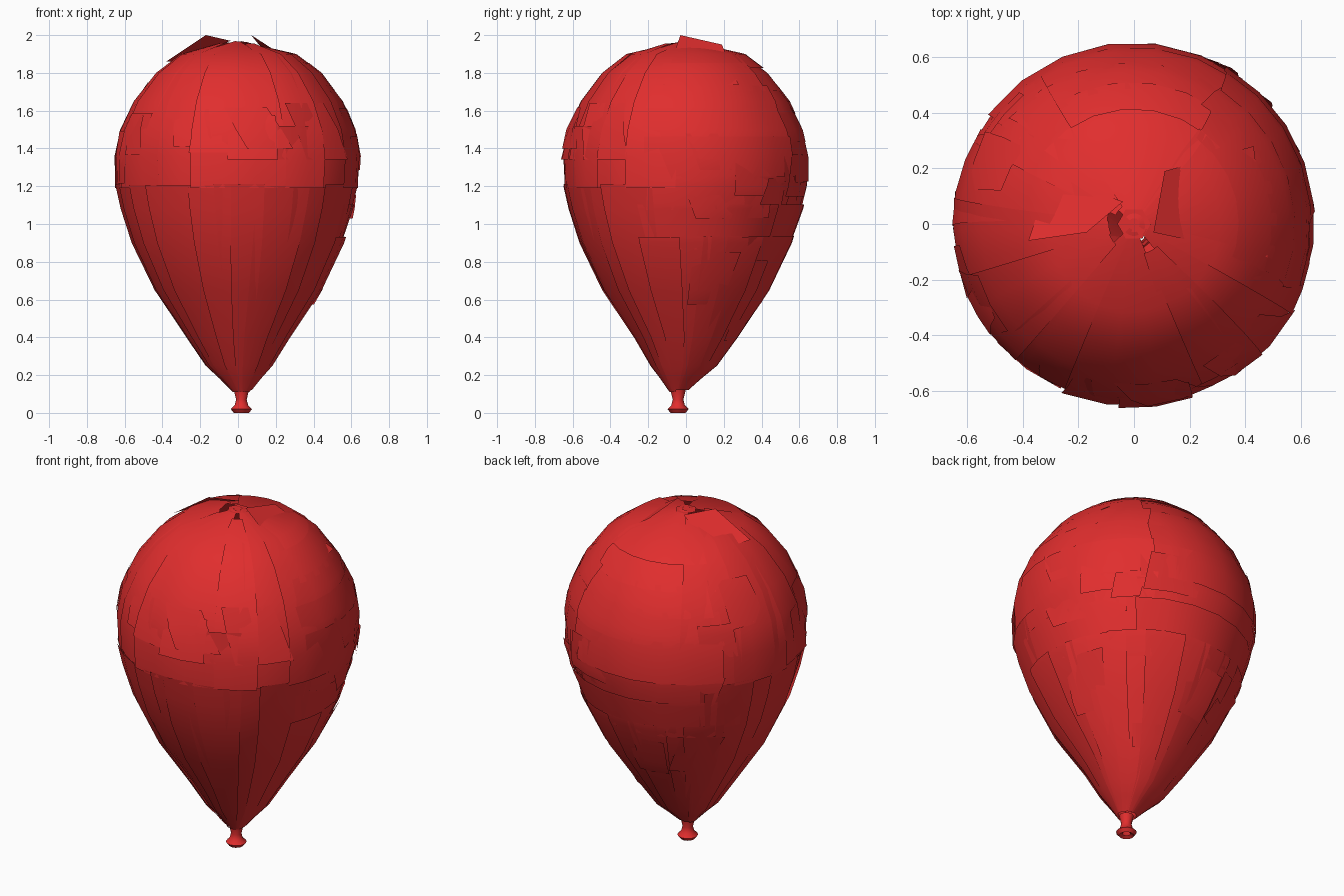
import bpy, bmesh, math, random
from mathutils import Vector

if "Cube" in bpy.data.objects:
    bpy.data.objects.remove(bpy.data.objects["Cube"])

random.seed(11)

# radius by height for the balloon envelope
PROFILE = [(0.1, 0.035), (0.18, 0.105), (0.25, 0.172), (0.4, 0.268), (0.65, 0.435),
           (0.9, 0.555), (1.08, 0.612), (1.2, 0.64), (1.36, 0.645), (1.5, 0.618),
           (1.65, 0.55), (1.8, 0.435), (1.9, 0.305), (1.95, 0.17), (1.967, 0.02)]
NECK = [(0.012, 0.02), (0.0, 0.04), (0.02, 0.056), (0.04, 0.036),
        (0.07, 0.028), (0.12, 0.04)]

red = bpy.data.materials.new("red_rubber")
red.diffuse_color = (0.75, 0.027, 0.027, 1)
red.use_nodes = True
red.node_tree.nodes["Principled BSDF"].inputs["Base Color"].default_value = red.diffuse_color


def radius(z):
    for (z0, r0), (z1, r1) in zip(PROFILE, PROFILE[1:]):
        if z <= z1:
            return r0 + (r1 - r0) * (z - z0) / (z1 - z0)
    return PROFILE[-1][1]


def point(angle, z, r):
    # the knot end sits slightly off the axis
    k = max(0.0, min(1.0, (0.3 - z) / 0.18))
    a = math.radians(angle)
    return Vector((0.018 * k + r * math.cos(a), -0.042 * k + r * math.sin(a), z))


def finish(name, bm):
    mesh = bpy.data.meshes.new(name)
    bm.to_mesh(mesh)
    bm.free()
    mesh.materials.append(red)
    obj = bpy.data.objects.new(name, mesh)
    bpy.context.collection.objects.link(obj)
    bpy.ops.object.select_all(action='DESELECT')
    obj.select_set(True)
    bpy.context.view_layer.objects.active = obj
    bpy.ops.object.shade_smooth_by_angle(angle=math.radians(32))


def grid_faces(bm, rows):
    rows = [[bm.verts.new(p) for p in row] for row in rows]
    for lo, hi in zip(rows, rows[1:]):
        for i in range(len(lo) - 1):
            bm.faces.new((lo[i], lo[i + 1], hi[i + 1], hi[i]))


def panel(bm, a0, a1, z0, z1, lift=0.012, skew=3, cols=2):
    """Chorded patch following the envelope, with tilted corners."""
    c = [random.uniform(-0.5 * lift, lift) for _ in range(4)]
    s0, s1 = random.uniform(-skew, skew), random.uniform(-skew, skew)
    zs = [z0] + [z for z, _ in PROFILE if z0 + 0.04 < z < z1 - 0.02] + [z1]
    rows = []
    for z in zs:
        v = (z - z0) / (z1 - z0)
        row = []
        for i in range(cols + 1):
            u = i / cols
            off = ((c[0] * (1 - u) + c[1] * u) * (1 - v)
                   + (c[2] * (1 - u) + c[3] * u) * v)
            off *= min(1, radius(z) / 0.3)
            row.append(point(a0 + (a1 - a0) * u + s0 * (1 - v) + s1 * v, z, radius(z) + off))
        rows.append(row)
    grid_faces(bm, rows)


def gores(name, angles, z0, z1, lift, cols):
    bm = bmesh.new()
    for a0, a1 in zip(angles, angles[1:]):
        panel(bm, a0 - 3, a1 + 3, z0, z1 + random.uniform(-0.01, 0.005), lift, 2, cols)
    finish(name, bm)


# tied neck with a flared lip
bm = bmesh.new()
grid_faces(bm, [[point(30 * i, z, r) for i in range(13)] for z, r in NECK])
bmesh.ops.remove_doubles(bm, verts=bm.verts, dist=1e-5)
finish("neck", bm)

# long gores on the lower front and left
gores("lower_gores", [136, 158, 174, 192, 210, 225, 244, 262, 280, 302, 320, 342],
      0.11, 1.21, 0.014, 2)

# wide gores running from the crown down to the waist seam
gores("upper_gores", [125, 150, 176, 200, 226, 250, 290, 312, 335, 354],
      1.19, 1.965, 0.016, 3)

# horizontal strips around the back right
bm = bmesh.new()
levels = [0.88, 1.09, 1.24, 1.45, 1.6, 1.72, 1.84, 1.964]
for z0, z1 in zip(levels, levels[1:]):
    panel(bm, -22, 58, z0 - 0.015, min(z1 + 0.012, 1.967), 0.016, 4, 6)
    panel(bm, 50, 140, z0 - 0.015, min(z1 + 0.012, 1.967), 0.016, 4, 6)
finish("back_strips", bm)

# narrow slivers down to the knot at the back right
gores("lower_back_gores", [-22 + i * 16.5 for i in range(11)], 0.12, 0.94, 0.014, 2)

# loose patches lying over the seams
bm = bmesh.new()
for i in range(16):
    a, z = random.uniform(-30, 140), random.uniform(0.35, 1.45)
    panel(bm, a, a + random.uniform(14, 30), z, z + random.uniform(0.1, 0.28), 0.02, 6, 2)
for i in range(12):
    a, z = random.uniform(130, 340), random.uniform(1.2, 1.55)
    panel(bm, a, a + random.uniform(14, 30), z, z + random.uniform(0.15, 0.32), 0.02, 6, 2)
finish("loose_patches", bm)

# small cap closing the crown
bm = bmesh.new()
bm.faces.new([bm.verts.new(point(60 * i, 1.963, 0.06)) for i in range(6)])
finish("crown_cap", bm)

# large flat flaps meeting at the crown
flaps = {
    "crown_flap_right": [(0.07, -0.03, 2.0), (0.48, -0.12, 1.735),
                         (0.43, 0.28, 1.735), (0.11, 0.19, 1.95)],
    "crown_flap_left": [(-0.17, -0.03, 2.0), (-0.04, 0.08, 1.97),
                        (-0.3, 0.18, 1.86), (-0.38, -0.06, 1.86)],
}
for name, corners in flaps.items():
    bm = bmesh.new()
    bm.faces.new([bm.verts.new(p) for p in corners])
    finish(name, bm)
